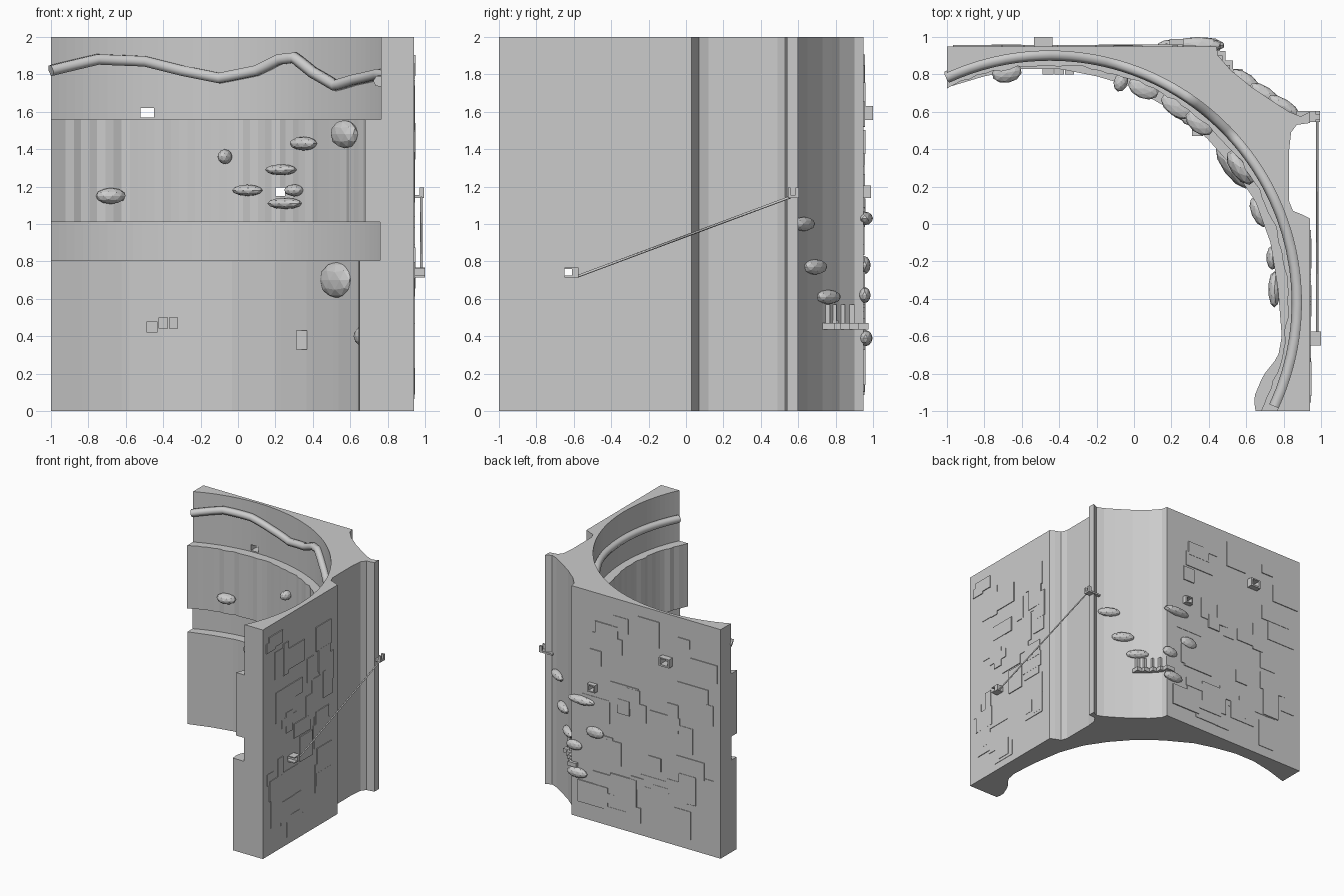
import bpy, bmesh, math, random
from mathutils import Vector, Matrix

if "Cube" in bpy.data.objects:
    bpy.data.objects.remove(bpy.data.objects["Cube"])

random.seed(4)
CX, CY, N = -0.45, -0.42, 72


def make(name, bm):
    bmesh.ops.recalc_face_normals(bm, faces=bm.faces)
    me = bpy.data.meshes.new(name)
    bm.to_mesh(me)
    bm.free()
    ob = bpy.data.objects.new(name, me)
    bpy.context.collection.objects.link(ob)
    return ob


def add_box(bm, lo, hi):
    lo, hi = Vector(lo), Vector(hi)
    m = Matrix.Translation((lo + hi) / 2) @ Matrix.Diagonal((*(hi - lo), 1))
    bmesh.ops.create_cube(bm, size=1, matrix=m)


def arc(R, jitter=0.0):
    # inner arc running from the y=-1 end to the x=-1 end
    a0, a1 = math.asin((-1 - CY) / R), math.acos((-1 - CX) / R)
    pts = []
    for i in range(N + 1):
        a = a0 + (a1 - a0) * i / N
        r = R + (random.uniform(-jitter, jitter) if 0 < i < N else 0)
        pts.append((CX + r * math.cos(a), CY + r * math.sin(a)))
    return pts


def resample(ctrl):
    v = [Vector(p) for p in ctrl]
    lens = [(b - a).length for a, b in zip(v, v[1:])]
    total, out = sum(lens), []
    for i in range(N + 1):
        d, k = total * i / N, 0
        while k < len(lens) - 1 and d > lens[k]:
            d -= lens[k]
            k += 1
        p = v[k].lerp(v[k + 1], min(1, d / lens[k]))
        out.append((p.x, p.y))
    return out


# Main wall: one outer outline, inner outline changes per height band
outer = [(-1, 0.95), (0.44, 0.95), (0.45, 0.9), (0.52, 0.82), (0.57, 0.78), (0.63, 0.73),
         (0.69, 0.69), (0.75, 0.65), (0.83, 0.6), (0.89, 0.575), (0.94, 0.6), (0.94, 0.54),
         (0.87, 0.53), (0.84, 0.49), (0.83, 0.4), (0.83, 0.12), (0.85, 0.07), (0.9, 0.05),
         (0.94, 0.03), (0.94, -1)]
low = resample([(0.65, -1), (0.64, -0.93), (0.69, -0.81), (0.77, -0.71), (0.79, -0.6),
                (0.77, -0.35), (0.73, -0.1), (0.65, 0.12), (0.53, 0.3), (0.38, 0.47),
                (0.2, 0.61), (-0.03, 0.74), (-0.2, 0.79), (-0.4, 0.83), (-0.6, 0.83),
                (-0.8, 0.79), (-1, 0.73)])
groove, mid, top = arc(1.34), arc(1.27, 0.008), arc(1.345)
levels = [(0, low), (0.805, low), (0.805, groove), (1.01, groove),
          (1.01, mid), (1.56, mid), (1.56, top), (2, top)]
bm = bmesh.new()
rings = [[bm.verts.new((x, y, z)) for x, y in outer + inner] for z, inner in levels]
n = len(rings[0])
for (z0, _), (z1, _), a, b in zip(levels, levels[1:], rings, rings[1:]):
    # a flat ledge needs faces only along the inner outline
    span = range(n) if z1 > z0 else range(len(outer) - 1, n)
    for i in span:
        j = (i + 1) % n
        bm.faces.new((a[i], a[j], b[j], b[i]))
bm.faces.new(rings[0][::-1])
bm.faces.new(rings[-1])
bmesh.ops.remove_doubles(bm, verts=bm.verts, dist=1e-5)
wall = make("curved_corner_wall", bm)

# Small through-holes behind the window and cable brackets
bm = bmesh.new()
for lo, hi in [((-0.52, 0.7, 1.57), (-0.45, 1.1, 1.62)), ((0.2, 0.5, 1.15), (0.25, 1.1, 1.195)),
               ((0.53, 0.3, 0.44), (0.565, 1.1, 0.485)), ((0.72, -0.65, 0.725), (1.1, -0.61, 0.76))]:
    add_box(bm, lo, hi)
cutter = make("hole_cutter", bm)
cutter.hide_render = True
cutter.hide_set(True)


def cut(ob):
    mod = ob.modifiers.new("holes", 'BOOLEAN')
    mod.operation, mod.solver, mod.object = 'DIFFERENCE', 'EXACT', cutter


cut(wall)

# Boxes framing the holes on the outside
for name, lo, hi in [("window_frame", (-0.535, 0.94, 1.555), (-0.435, 1.0, 1.63)),
                     ("small_window_frame", (0.19, 0.94, 1.14), (0.265, 0.99, 1.205)),
                     ("lower_cable_bracket", (0.93, -0.65, 0.715), (1.0, -0.575, 0.768))]:
    bm = bmesh.new()
    add_box(bm, lo, hi)
    cut(make(name, bm))
bm = bmesh.new()
add_box(bm, (0.87, 0.545, 1.14), (0.995, 0.605, 1.155))
add_box(bm, (0.97, 0.585, 1.15), (0.995, 0.605, 1.195))
add_box(bm, (0.97, 0.545, 1.15), (0.995, 0.56, 1.195))
make("upper_cable_bracket", bm)


# Cable and wavy inner pipe
def tube(name, pts, r, res):
    cu = bpy.data.curves.new(name, 'CURVE')
    cu.dimensions, cu.bevel_depth, cu.bevel_resolution = '3D', r, res
    cu.use_fill_caps = True
    sp = cu.splines.new('POLY')
    sp.points.add(len(pts) - 1)
    for p, q in zip(sp.points, pts):
        p.co = (*q, 1)
    ob = bpy.data.objects.new(name, cu)
    bpy.context.collection.objects.link(ob)


tube("cable", [(0.98, -0.58, 0.72), (0.98, 0.575, 1.15)], 0.007, 0)
path = [(-1, 1.82), (-0.75, 1.88), (-0.5, 1.87), (-0.3, 1.82), (-0.1, 1.78), (0.1, 1.82),
        (0.22, 1.88), (0.3, 1.89), (0.4, 1.81), (0.52, 1.74), (0.62, 1.77), (0.75, 1.8),
        (0.86, 1.78)]
pts = [(x, CY + math.sqrt(1.325 ** 2 - (x - CX) ** 2), z) for x, z in path]
dense = []
for a, b in zip(pts, pts[1:]):
    for k in range(4):
        p = Vector(a).lerp(Vector(b), k / 4)
        d = Vector((p.x - CX, p.y - CY)).normalized() * 1.325
        dense.append((CX + d.x, CY + d.y, p.z))
for k in range(9):
    a = math.radians(8 - 4.1 * k)
    dense.append((CX + 1.325 * math.cos(a), CY + 1.325 * math.sin(a), 1.78 - 0.002 * k))
tube("wavy_inner_pipe", [p for p in dense if p[1] > -0.99], 0.032, 1)


# Stone lumps: (x, y, z, half length, half depth, half height, turn)
def lumps(name, data):
    bm = bmesh.new()
    for x, y, z, a, b, c, turn in data:
        m = (Matrix.Translation((x, y, z)) @ Matrix.Rotation(math.radians(turn), 4, 'Z')
             @ Matrix.Diagonal((a, b, c, 1)))
        bmesh.ops.create_icosphere(bm, subdivisions=2, radius=1.08, matrix=m)
    make(name, bm)


def inner(x, z, a, c, r=1.25, b=0.05):
    y = CY + math.sqrt(r * r - (x - CX) ** 2)
    return (x, y, z, a, b, c, math.degrees(math.atan2(y - CY, x - CX)) - 90)


lumps("inner_stones", [
    inner(-0.68, 1.15, 0.075, 0.04), inner(-0.07, 1.36, 0.035, 0.037, 1.24),
    inner(0.05, 1.18, 0.08, 0.028), inner(0.23, 1.29, 0.09, 0.027),
    inner(0.35, 1.43, 0.08, 0.034), inner(0.25, 1.11, 0.1, 0.028),
    inner(0.3, 1.18, 0.05, 0.03), inner(0.57, 1.48, 0.1, 0.07),
    inner(0.53, 0.7, 0.13, 0.09, 1.22), inner(0.67, 0.4, 0.08, 0.05, 1.22, 0.04),
    (0.75, -0.35, 0.55, 0.03, 0.09, 0.05, 0), (0.74, -0.18, 0.4, 0.03, 0.06, 0.05, 0)])
lumps("outer_stones", [
    (0.34, 0.955, 1.03, 0.12, 0.042, 0.034, 0), (0.21, 0.955, 0.78, 0.08, 0.03, 0.045, 0),
    (0.38, 0.96, 0.39, 0.09, 0.035, 0.04, 0), (0.41, 0.955, 0.62, 0.07, 0.03, 0.04, 0),
    (0.8, 0.63, 1.0, 0.09, 0.035, 0.035, -32), (0.7, 0.69, 0.77, 0.09, 0.04, 0.038, -35),
    (0.6, 0.76, 0.61, 0.09, 0.04, 0.035, -38)])

# Square blocks on the lower inner wall and the stepped ledge in the corner
bm = bmesh.new()
for x, z, w, h in [(-0.46, 0.45, 0.06, 0.06), (-0.4, 0.47, 0.05, 0.06),
                   (-0.345, 0.47, 0.05, 0.06), (0.34, 0.38, 0.06, 0.1)]:
    y = 0.83 if x < 0 else 0.5
    add_box(bm, (x - w / 2, y - 0.03, z - h / 2), (x + w / 2, y + 0.05, z + h / 2))
make("inner_blocks", bm)
bm = bmesh.new()
for x, y in [(0.43, 0.93), (0.46, 0.88), (0.5, 0.83), (0.55, 0.785), (0.6, 0.75)]:
    add_box(bm, (x - 0.05, y - 0.04, 0.435), (x + 0.03, y + 0.045, 0.47))
    add_box(bm, (x - 0.05, y - 0.04, 0.47), (x + 0.012, y + 0.02, 0.57))
make("corner_ledge", bm)

# Thin overlapping plates on the two flat outer faces
bm = bmesh.new()
for i in range(38):
    w, h = random.uniform(0.06, 0.26), random.uniform(0.08, 0.28)
    y, z = random.uniform(-0.97, -0.03 - w), random.uniform(0.04, 1.95 - h)
    t = random.uniform(0.003, 0.008)
    add_box(bm, (0.93, y, z), (0.94 + t, y + w, z + h))
make("side_plates", bm)
bm = bmesh.new()
for i in range(45):
    w, h = random.uniform(0.08, 0.3), random.uniform(0.06, 0.25)
    x, z = random.uniform(-0.97, 0.4 - w), random.uniform(0.04, 1.95 - h)
    if x < -0.42 and x + w > -0.54 and z < 1.65 and z + h > 1.54:
        continue
    if x < 0.28 and x + w > 0.18 and z < 1.22 and z + h > 1.13:
        continue
    add_box(bm, (x, 0.94, z), (x + w, 0.95 + random.uniform(0.003, 0.01), z + h))
make("back_plates", bm)
